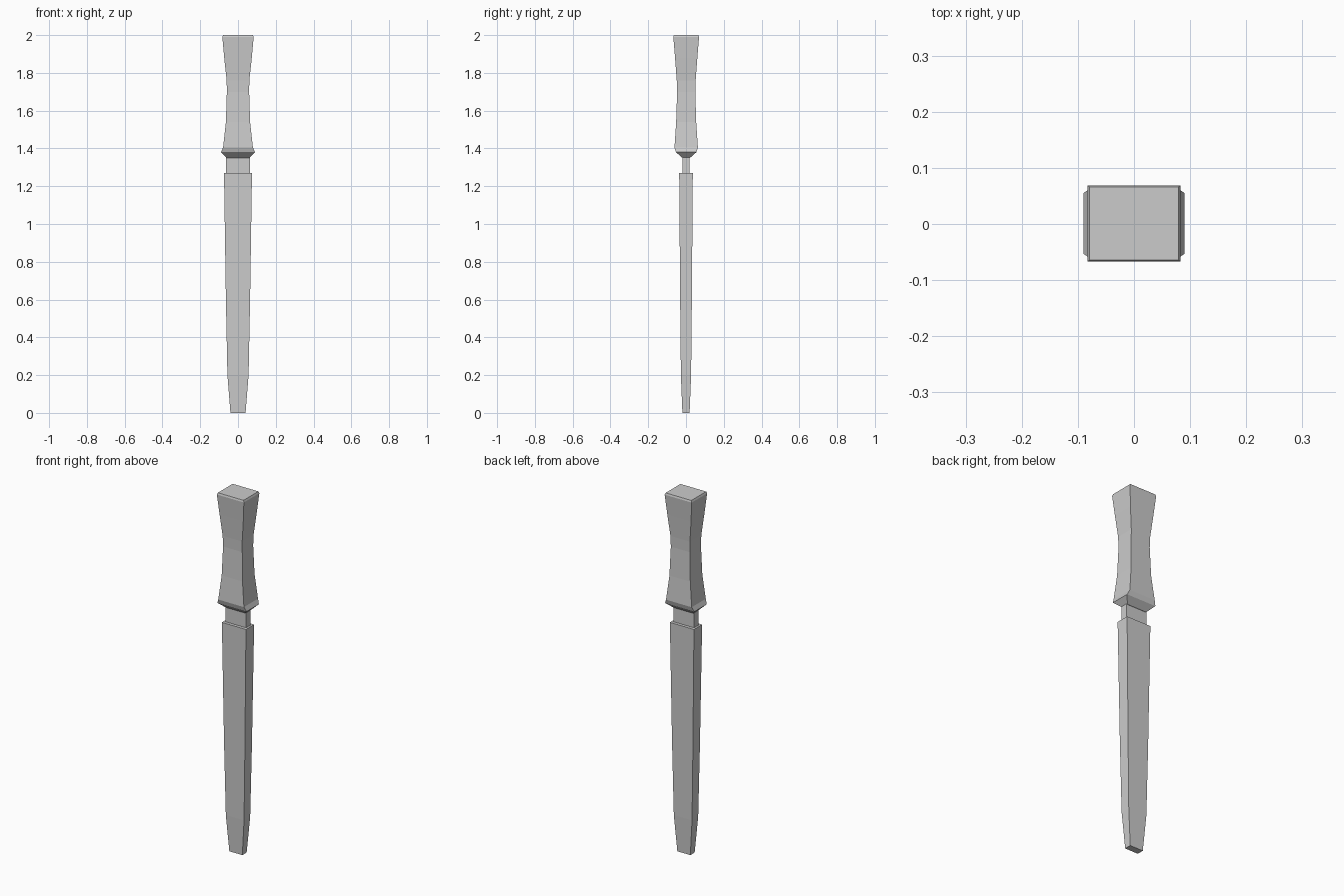
import bpy, bmesh

if "Cube" in bpy.data.objects:
    bpy.data.objects.remove(bpy.data.objects["Cube"])


def loft(name, sections, y_shift=0.0):
    """Stack rectangular sections (z, half width x, half depth y) into a closed solid."""
    bm = bmesh.new()
    rings = []
    for z, hx, hy in sections:
        rings.append([bm.verts.new((sx * hx, sy * hy + y_shift, z))
                      for sx, sy in ((-1, -1), (1, -1), (1, 1), (-1, 1))])
    for a, b in zip(rings, rings[1:]):
        for i in range(4):
            j = (i + 1) % 4
            bm.faces.new((a[i], a[j], b[j], b[i]))
    bm.faces.new(rings[0][::-1])
    bm.faces.new(rings[-1])
    bmesh.ops.recalc_face_normals(bm, faces=bm.faces[:])
    mesh = bpy.data.meshes.new(name)
    bm.to_mesh(mesh)
    bm.free()
    obj = bpy.data.objects.new(name, mesh)
    bpy.context.collection.objects.link(obj)
    return obj


# Tapered lower shaft with a blunt tip
loft("shaft", [
    (0.0, 0.040, 0.019),
    (0.20, 0.056, 0.027),
    (0.60, 0.064, 0.031),
    (1.27, 0.074, 0.036),
])

# Narrow neck joining shaft and grip
loft("neck", [(1.26, 0.063, 0.019), (1.36, 0.063, 0.019)])

# Waisted grip with flared collar at the bottom and a small chamfer on top
loft("grip", [
    (1.35, 0.060, 0.020),
    (1.38, 0.090, 0.054),
    (1.405, 0.079, 0.062),
    (1.54, 0.064, 0.053),
    (1.70, 0.059, 0.048),
    (1.76, 0.060, 0.050),
    (1.88, 0.073, 0.059),
    (1.99, 0.083, 0.068),
    (2.0, 0.079, 0.065),
], y_shift=0.001)
